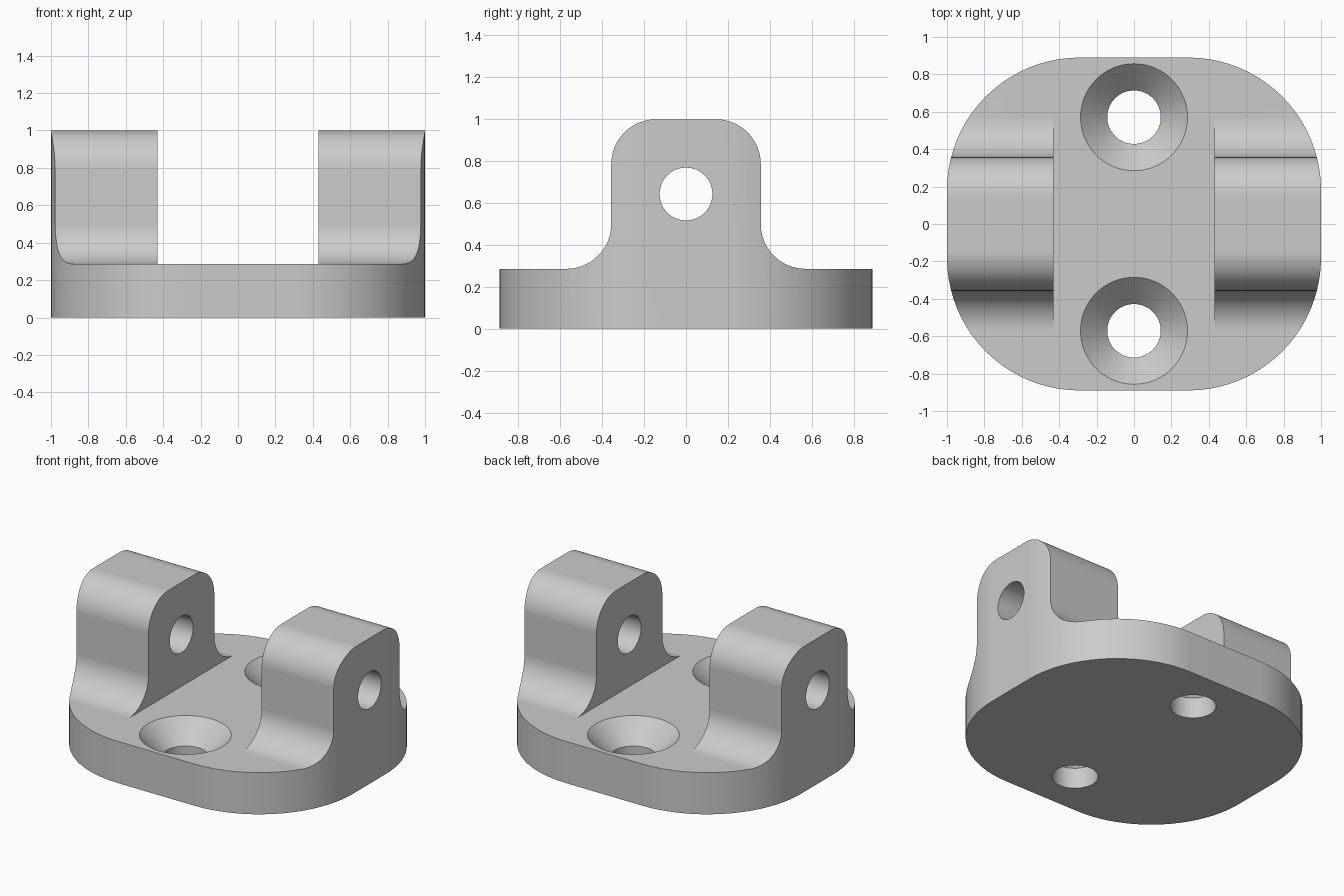
import bpy, bmesh
from math import sin, cos, pi
from mathutils import Matrix

cube = bpy.data.objects.get("Cube")
if cube:
    bpy.data.objects.remove(cube, do_unlink=True)

PLATE_TOP = 0.286
HALF_X, HALF_Y, CORNER = 1.0, 0.89, 0.71
LUG_HALF, LUG_INNER, FILLET = 0.357, 0.43, 0.214
PIN_Z, PIN_R = 0.643, 0.126
SCREW_Y, SCREW_R, SINK_R = 0.571, 0.143, 0.286

grey = bpy.data.materials.new("plain grey")
grey.use_nodes = True
grey.diffuse_color = (0.6, 0.6, 0.6, 1)
grey.node_tree.nodes["Principled BSDF"].inputs["Base Color"].default_value = (0.6, 0.6, 0.6, 1)


def arc(cx, cy, r, start, end, steps=20):
    angles = [(start + (end - start) * i / steps) * pi / 180 for i in range(steps + 1)]
    return [(cx + r * cos(a), cy + r * sin(a)) for a in angles]


def finish(name, bm):
    bmesh.ops.recalc_face_normals(bm, faces=bm.faces)
    mesh = bpy.data.meshes.new(name)
    bm.to_mesh(mesh)
    bm.free()
    mesh.materials.append(grey)
    ob = bpy.data.objects.new(name, mesh)
    bpy.context.collection.objects.link(ob)
    return ob


def extrude(name, points, direction):
    """Close a loop of 3D points and sweep it along a direction."""
    bm = bmesh.new()
    face = bm.faces.new([bm.verts.new(p) for p in points])
    swept = bmesh.ops.extrude_face_region(bm, geom=[face])["geom"]
    bmesh.ops.translate(bm, vec=direction,
                        verts=[v for v in swept if isinstance(v, bmesh.types.BMVert)])
    return finish(name, bm)


def cone(name, r1, r2, depth, matrix):
    bm = bmesh.new()
    bmesh.ops.create_cone(bm, cap_ends=True, segments=64, radius1=r1, radius2=r2,
                          depth=depth, matrix=matrix)
    return finish(name, bm)


def carve(ob, tool, operation="DIFFERENCE"):
    mod = ob.modifiers.new("carve", "BOOLEAN")
    mod.object, mod.operation, mod.solver = tool, operation, "EXACT"
    bpy.context.view_layer.objects.active = ob
    bpy.ops.object.modifier_apply(modifier=mod.name)
    bpy.data.objects.remove(tool, do_unlink=True)


# Side profile: plate, flared foot and rounded lug top, mirrored across y
half = [(HALF_Y + 0.1, 0), (HALF_Y + 0.1, PLATE_TOP)]
half += arc(LUG_HALF + FILLET, PLATE_TOP + FILLET, FILLET, 270, 180)
half += arc(LUG_HALF - FILLET, 1 - FILLET, FILLET, 0, 90)
profile = half + [(-y, z) for y, z in reversed(half)]
bracket = extrude("clevis_bracket", [(-1.1, y, z) for y, z in profile], (2.2, 0, 0))

# Rounded plan outline trims plate and lugs together
outline = []
for sx, sy, start in ((1, 1, 0), (-1, 1, 90), (-1, -1, 180), (1, -1, 270)):
    outline += arc(sx * (HALF_X - CORNER), sy * (HALF_Y - CORNER), CORNER, start, start + 90)
carve(bracket, extrude("outline_tool", [(x, y, -0.2) for x, y in outline], (0, 0, 1.5)),
      "INTERSECT")

# Open channel between the two lugs
channel = [(-LUG_INNER, -1.2, PLATE_TOP), (LUG_INNER, -1.2, PLATE_TOP),
           (LUG_INNER, -1.2, 1.2), (-LUG_INNER, -1.2, 1.2)]
carve(bracket, extrude("channel_tool", channel, (0, 2.4, 0)))

# Pin hole through both lugs
carve(bracket, cone("pin_tool", PIN_R, PIN_R, 3,
                    Matrix.Translation((0, 0, PIN_Z)) @ Matrix.Rotation(pi / 2, 4, "Y")))

# Countersunk screw holes
for side in (-1, 1):
    y = side * SCREW_Y
    carve(bracket, cone("screw_tool", SCREW_R, SCREW_R, 1, Matrix.Translation((0, y, 0))))
    sink = SINK_R - SCREW_R
    extra = 0.02
    carve(bracket, cone("sink_tool", SCREW_R - extra, SINK_R + extra, sink + 2 * extra,
                        Matrix.Translation((0, y, PLATE_TOP - sink / 2))))

# Smooth rounds, crisp edges
bpy.ops.object.select_all(action="DESELECT")
bracket.select_set(True)
bpy.context.view_layer.objects.active = bracket
bpy.ops.object.shade_smooth_by_angle(angle=pi / 6)
weighted = bracket.modifiers.new("even shading", "WEIGHTED_NORMAL")
weighted.keep_sharp = True
